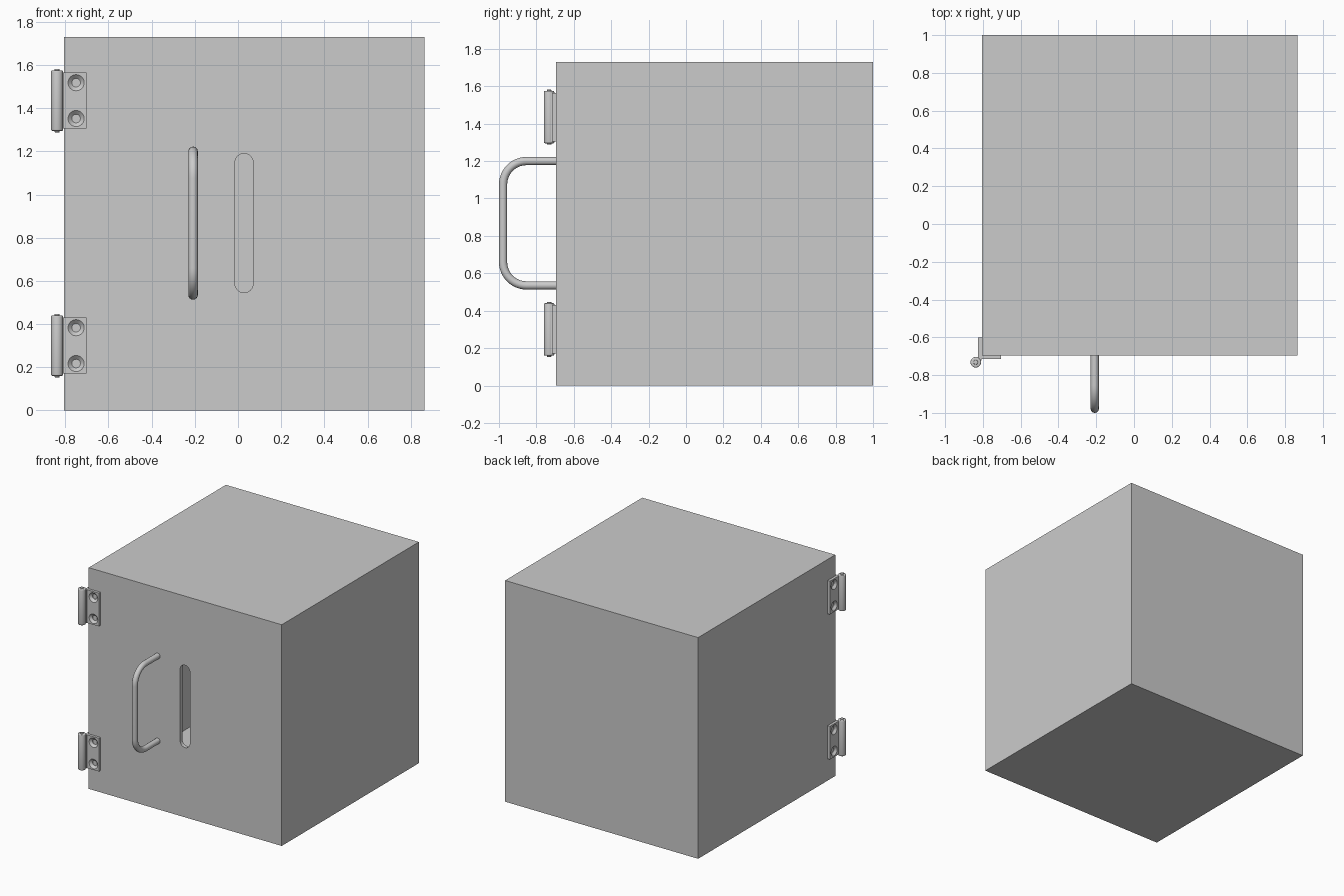
import bpy, bmesh
from math import radians, pi, cos, sin
from mathutils import Matrix, Vector

old = bpy.data.objects.get("Cube")
if old:
    bpy.data.objects.remove(old, do_unlink=True)


def finish(name, bm):
    bmesh.ops.recalc_face_normals(bm, faces=bm.faces)
    mesh = bpy.data.meshes.new(name)
    bm.to_mesh(mesh)
    bm.free()
    ob = bpy.data.objects.new(name, mesh)
    bpy.context.collection.objects.link(ob)
    return ob


def box(name, lo, hi):
    bm = bmesh.new()
    lo, hi = Vector(lo), Vector(hi)
    bmesh.ops.create_cube(bm, size=1, matrix=Matrix.Translation((lo + hi) / 2) @ Matrix.Diagonal((*(hi - lo), 1)))
    return finish(name, bm)


def cone(name, r1, r2, depth, matrix, bevel=0):
    bm = bmesh.new()
    bmesh.ops.create_cone(bm, cap_ends=True, segments=32, radius1=r1, radius2=r2, depth=depth, matrix=matrix)
    if bevel:
        bm.normal_update()
        rims = [e for e in bm.edges if e.calc_face_angle(0) > 1]
        bmesh.ops.bevel(bm, geom=rims, offset=bevel, segments=3, profile=0.5, affect='EDGES')
    return finish(name, bm)


def activate(ob):
    bpy.ops.object.select_all(action='DESELECT')
    ob.select_set(True)
    bpy.context.view_layer.objects.active = ob


def cut(ob, cutter):
    cutter.hide_render = True
    mod = ob.modifiers.new("cut", 'BOOLEAN')
    mod.operation, mod.solver, mod.object = 'DIFFERENCE', 'EXACT', cutter
    activate(ob)
    bpy.ops.object.modifier_apply(modifier=mod.name)
    bpy.data.objects.remove(cutter, do_unlink=True)


def smooth(ob):
    activate(ob)
    bpy.ops.object.shade_smooth_by_angle(angle=radians(35))


# Hollow cabinet with a rounded viewing slot in the front
LEFT, RIGHT, FRONT, BACK, TOP, WALL = -0.805, 0.865, -0.695, 1.0, 1.73, 0.03
cabinet = box("cabinet", (LEFT, FRONT, 0), (RIGHT, BACK, TOP))
cut(cabinet, box("cavity", (LEFT + WALL, FRONT + WALL, WALL), (RIGHT - WALL, BACK - WALL, TOP - WALL)))

bm = bmesh.new()
slot_x, slot_r, outline = 0.028, 0.042, []
for centre, start in ((1.148, 0), (0.587, pi)):
    for i in range(17):
        a = start + pi * i / 16
        outline.append(bm.verts.new((slot_x + slot_r * cos(a), FRONT - 0.1, centre + slot_r * sin(a))))
face = bm.faces.new(outline)
ext = bmesh.ops.extrude_face_region(bm, geom=[face])
bmesh.ops.translate(bm, vec=(0, 0.2, 0), verts=[v for v in ext["geom"] if isinstance(v, bmesh.types.BMVert)])
cut(cabinet, finish("slot_cutter", bm))

# Bent rod pull handle
depth, low, high, bend = -0.978, 0.535, 1.2, 0.125
path = [(FRONT + 0.005, high)]
for centre, start in ((high - bend, pi / 2), (low + bend, pi)):
    for i in range(13):
        a = start + pi / 2 * i / 12
        path.append((depth + bend + bend * cos(a), centre + bend * sin(a)))
path.append((FRONT + 0.005, low))
curve = bpy.data.curves.new("pull_handle", 'CURVE')
curve.dimensions = '3D'
curve.bevel_depth, curve.bevel_resolution = 0.022, 6
spline = curve.splines.new('POLY')
spline.points.add(len(path) - 1)
for point, (y, z) in zip(spline.points, path):
    point.co = (-0.208, y, z, 1)
handle = bpy.data.objects.new("pull_handle", curve)
bpy.context.collection.objects.link(handle)
activate(handle)
bpy.ops.object.convert(target='MESH')
smooth(bpy.context.view_layer.objects.active)


# Hinge leaf with two countersunk screw holes, facing -y before it is placed
def leaf(name, matrix):
    ob = box(name, (-0.05, -0.02, -0.13), (0.05, 0, 0.13))
    for z in (-0.083, 0.083):
        turn = Matrix.Rotation(radians(90), 4, 'X')
        cut(ob, cone("hole", 0.02, 0.02, 0.1, Matrix.Translation((0.003, 0, z)) @ turn))
        cut(ob, cone("sink", 0.018, 0.039, 0.02, Matrix.Translation((0.003, -0.0115, z)) @ turn))
    ob.data.transform(matrix)
    smooth(ob)


# Two hinges on the front edge: barrel, pin, two leaves and their straps
AXIS_X, AXIS_Y = -0.838, -0.732
for place, z in (("lower", 0.3), ("upper", 1.435)):
    at = Matrix.Translation((AXIS_X, AXIS_Y, z))
    smooth(cone(place + "_hinge_barrel", 0.028, 0.028, 0.28, at, 0.006))
    smooth(cone(place + "_hinge_pin", 0.012, 0.012, 0.294, at, 0.003))
    leaf(place + "_hinge_front_leaf", Matrix.Translation((-0.753, FRONT, z)))
    leaf(place + "_hinge_side_leaf",
         Matrix.Translation((LEFT, -0.65, z)) @ Matrix.Rotation(radians(-90), 4, 'Z'))
    box(place + "_hinge_front_strap", (AXIS_X + 0.015, FRONT - 0.02, z - 0.13), (-0.803, FRONT, z + 0.13))
    box(place + "_hinge_side_strap", (LEFT - 0.02, AXIS_Y + 0.01, z - 0.13), (LEFT - 0.003, -0.7, z + 0.13))
